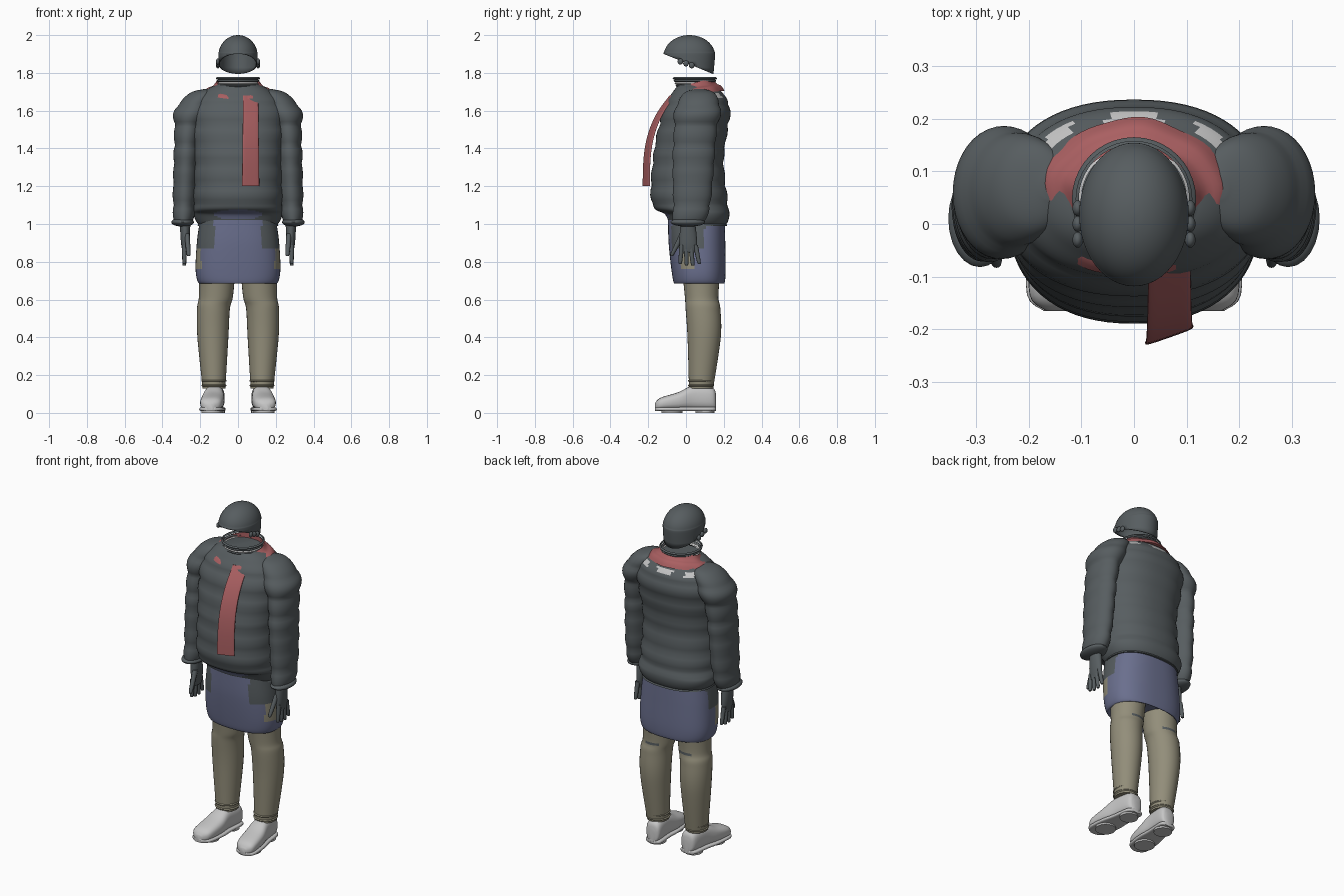
import bpy, bmesh, math
from mathutils import Vector

if "Cube" in bpy.data.objects:
    bpy.data.objects.remove(bpy.data.objects["Cube"])


def material(name, red, green, blue):
    mat = bpy.data.materials.new(name)
    mat.use_nodes = True
    mat.diffuse_color = (red, green, blue, 1)
    shader = mat.node_tree.nodes["Principled BSDF"]
    shader.inputs["Base Color"].default_value = (red, green, blue, 1)
    return mat


GREY = material("dark grey", .095, .11, .117)
RED = material("scarf red", .4, .115, .12)
BLUE = material("skirt blue", .145, .16, .27)
KHAKI = material("khaki", .29, .27, .195)
PALE = material("pale grey", .56, .56, .56)


def finish(name, bm, mats, rule=None):
    """Turn a bmesh into a smooth object, picking each face's material by a rule."""
    bmesh.ops.recalc_face_normals(bm, faces=bm.faces)
    if rule:
        for face in bm.faces:
            face.material_index = rule(face.calc_center_median())
    mesh = bpy.data.meshes.new(name)
    bm.to_mesh(mesh)
    bm.free()
    for mat in mats:
        mesh.materials.append(mat)
    obj = bpy.data.objects.new(name, mesh)
    bpy.context.collection.objects.link(obj)
    bpy.ops.object.select_all(action="DESELECT")
    obj.select_set(True)
    bpy.context.view_layer.objects.active = obj
    bpy.ops.object.shade_smooth_by_angle(angle=math.radians(50))
    return obj


def spline(keys, steps):
    """Catmull-Rom interpolation between key sections."""
    out = []
    last = len(keys) - 1
    for i in range(last):
        quad = [keys[min(max(i + k, 0), last)] for k in (-1, 0, 1, 2)]
        for step in range(steps):
            t = step / steps
            section = []
            for before, start, end, after in zip(*quad):
                m = (end - before) / 2
                n = (after - start) / 2
                ease = t * t * (3 - 2 * t)
                section.append(start + ease * (end - start)
                               + m * t * (1 - t) ** 2 - n * t * t * (1 - t))
            out.append(section)
    return out + [list(keys[-1])]


def bridge(bm, lower, upper):
    """Join two closed loops of vertices with quads."""
    for i in range(len(lower)):
        j = (i + 1) % len(lower)
        bm.faces.new((lower[i], lower[j], upper[j], upper[i]))


def loft(keys, steps=4, segs=24, power=1, puff=0, shear=0, along="z", caps=True):
    """Skin oval sections: (height, centre x, centre y, radius x, radius y)."""
    bm = bmesh.new()
    rings = []
    for height, cx, cy, rx, ry in spline(keys, steps):
        seam = puff * (1 - abs(math.sin(math.pi * (height - 1) / .105)) ** .6)
        ring = []
        for i in range(segs):
            angle = math.tau * i / segs
            c, s = math.cos(angle), math.sin(angle)
            dx = math.copysign(abs(c) ** power, c) * (rx - seam)
            dy = math.copysign(abs(s) ** power, s) * (ry - seam) + shear * dx
            spot = (cx + dx, cy + dy, height) if along == "z" else (cx + dx, height, cy + dy)
            ring.append(bm.verts.new(spot))
        rings.append(ring)
    for lower, upper in zip(rings, rings[1:]):
        bridge(bm, lower, upper)
    if caps:
        bm.faces.new(rings[0])
        bm.faces.new(rings[-1])
    return bm


def blob(name, centre, radii, mat):
    """Rounded lump."""
    bm = bmesh.new()
    bmesh.ops.create_uvsphere(bm, u_segments=24, v_segments=12, radius=1)
    bmesh.ops.scale(bm, vec=Vector(radii), verts=bm.verts)
    bmesh.ops.translate(bm, vec=Vector(centre), verts=bm.verts)
    finish(name, bm, [mat])


# Quilted jacket body, with the skirt and shirt peeking through
def body_rule(p):
    if p.y < 0 and math.hypot(p.x / .13, (p.z - 1.05) / .025) < 1:
        return 1
    peeking = abs(p.x) < .05 or .12 < abs(p.x) < .17
    return 2 if p.y > .13 and peeking and 1.67 < p.z < 1.695 else 0


body = [(.99, 0, .065, .22, .16), (1.05, 0, .06, .235, .17), (1.11, 0, .02, .24, .205),
        (1.35, 0, .013, .235, .19), (1.6, 0, .055, .25, .182),
        (1.7, 0, .06, .18, .13), (1.74, 0, .05, .12, .1)]
finish("jacket_body", loft(body, steps=9, segs=72, power=.88, puff=.013),
       [GREY, BLUE, PALE], body_rule)

# Upright collar rolls, one of them pale lining
for level in range(4):
    base = 1.725 + level * .013
    radius = .095 + level * .005
    roll = [(base + lift * .007, 0, .047, radius + swell, radius + swell)
            for lift, swell in enumerate((0, .008, 0))]
    finish("collar_roll", loft(roll, segs=40, caps=False), [PALE if level == 1 else GREY])

# Draped scarf ring, low at the front and high at the back
bm = bmesh.new()
loops = []
for i in range(64):
    angle = math.tau * i / 64
    back = (1 + math.sin(angle)) / 2
    low = 1.655 + .05 * back ** .5
    high = 1.7 + .07 * back ** .5
    ruffle = 1 + .018 * math.sin(5 * angle) + .012 * math.sin(9 * angle + 1)
    outline = [(1 - .38 * t, t + .12 * math.sin(math.tau * t)) for t in (k / 8 for k in range(9))]
    outline.append((.62, 0))
    loops.append([bm.verts.new((.185 * r * ruffle * math.cos(angle),
                                .05 + .15 * r * ruffle * math.sin(angle),
                                low + (high - low) * h)) for r, h in outline])
for i, loop in enumerate(loops):
    bridge(bm, loops[i - 1], loop)
finish("scarf_ring", bm, [RED])

# Hanging scarf end, following the chest
tail = [(1.2 + .48 * t, .067, -.21 + .14 * t ** 3, .046 - .006 * t, .006)
        for t in (k / 6 for k in range(7))]
finish("scarf_tail", loft(tail, power=.5, shear=.35), [RED])


# Skirt, with dark side panels and khaki slits
def skirt_rule(p):
    if p.z > .875 and abs(p.x) > .125 and p.y < .1:
        return 1
    return 2 if p.z > .76 and abs(p.x) > .195 and abs(p.y) < .04 else 0


skirt = [(.72, 0, .07, .17, .11), (.685, 0, .07, .205, .132), (.75, 0, .067, .224, .143),
         (.9, 0, .058, .218, .15), (1.03, 0, .055, .2, .15)]
finish("skirt", loft(skirt, steps=10, segs=72, power=.8), [BLUE, GREY, KHAKI], skirt_rule)

# Helmet: dome trimmed by a sloping plane
dome = [(1.77, 0, .018, .1, .125)]
for k in range(9):
    angle = math.pi / 2 * min(k / 8, .98)
    reach = math.cos(angle)
    dome.append((1.89 + .11 * math.sin(angle), 0, .018, .104 * reach, .136 * reach))
bm = loft(dome, segs=48)
bmesh.ops.bisect_plane(bm, geom=bm.verts[:] + bm.edges[:] + bm.faces[:],
                       plane_co=Vector((0, -.13, 1.905)), plane_no=Vector((0, .4, 1)),
                       clear_inner=True)
helmet = finish("helmet", bm, [GREY])
shell = helmet.modifiers.new("thickness", "SOLIDIFY")
shell.thickness = .007


def leg_rule(p):
    return 1 if p.y > .13 and abs(p.z - .61) < .008 and .07 < abs(p.x) < .15 else 0


# Paired parts
for side, sign in (("left", 1), ("right", -1)):
    def part(name, keys, mats, rule=None, **options):
        mirrored = [(h, cx * sign, *rest) for h, cx, *rest in keys]
        finish(f"{side}_{name}", loft(mirrored, **options), mats, rule)

    def lump(name, x, y, z, radii, mat):
        blob(f"{side}_{name}", (x * sign, y, z), radii, mat)

    # Quilted sleeve and gathered cuff
    sleeve = [(1, .29, .01, .05, .085), (1.1, .285, .03, .062, .1), (1.35, .275, .04, .068, .113),
              (1.5, .266, .05, .073, .115), (1.6, .243, .062, .096, .125),
              (1.69, .19, .07, .07, .085), (1.715, .16, .07, .02, .025)]
    part("sleeve", sleeve, [GREY], steps=8, segs=40, puff=.011)
    lump("cuff", .293, .01, 1.01, (.06, .092, .024), GREY)

    # Gloved hand
    part("palm", [(.85, .28, .012, .013, .038), (.9, .28, .012, .022, .047),
                  (1, .28, .01, .028, .04)], [GREY])
    for finger in range(4):
        root = -.022 + .024 * finger
        tip = .775 + .01 * abs(finger - 1.5)
        part(f"finger_{finger + 1}",
             [(tip + .1 * t, .284, root * (1.4 - .4 * t), radius, radius)
              for t, radius in ((0, .004), (.1, .01), (1, .013))], [GREY], segs=12)
    part("thumb", [(.83, .262, -.072, .004, .004), (.845, .262, -.07, .011, .011),
                   (.95, .27, -.015, .014, .018)], [GREY], segs=12)

    # Trouser leg with bunched ankle
    leg = [(.13, .127, .08, .06, .064), (.4, .133, .096, .082, .088), (.55, .13, .09, .087, .092),
           (.615, .117, .083, .09, .089), (.75, .11, .08, .096, .1)]
    part("trouser_leg", leg, [KHAKI, GREY], leg_rule, steps=12, segs=32)
    for fold in (.145, .17):
        lump("ankle_fold", .127, .08, fold, (.067, .07, .014), KHAKI)

    # Shoe upper and sole share one outline: (length, top, half width)
    outline = [(-.165, .05, .02), (-.135, .08, .055), (-.04, .11, .061),
               (.04, .145, .051), (.14, .135, .045), (.16, .09, .02)]
    upper = [(y, .13 - .1 * y, top / 2 + .008, wide, top / 2 - .008) for y, top, wide in outline]
    sole = [(y, .13 - .1 * y, .02, wide + .005, .011) for y, top, wide in outline]
    part("shoe", upper, [PALE], steps=5, power=.75, along="y", segs=28)
    part("sole", sole, [PALE], power=.5, along="y")
    for name, y, radius in (("heel", .1, .05), ("ball_tread", -.075, .056)):
        part(name, [(h, .13 - .1 * y, y, radius, radius) for h in (0, .02)], [PALE], steps=1)

    # Ragged strap scraps at the helmet edge
    for k in (-1, 0, 1):
        lump("strap_scrap", .107, .03 * k, 1.85 - .01 * k, (.01, .015, .016), GREY)
